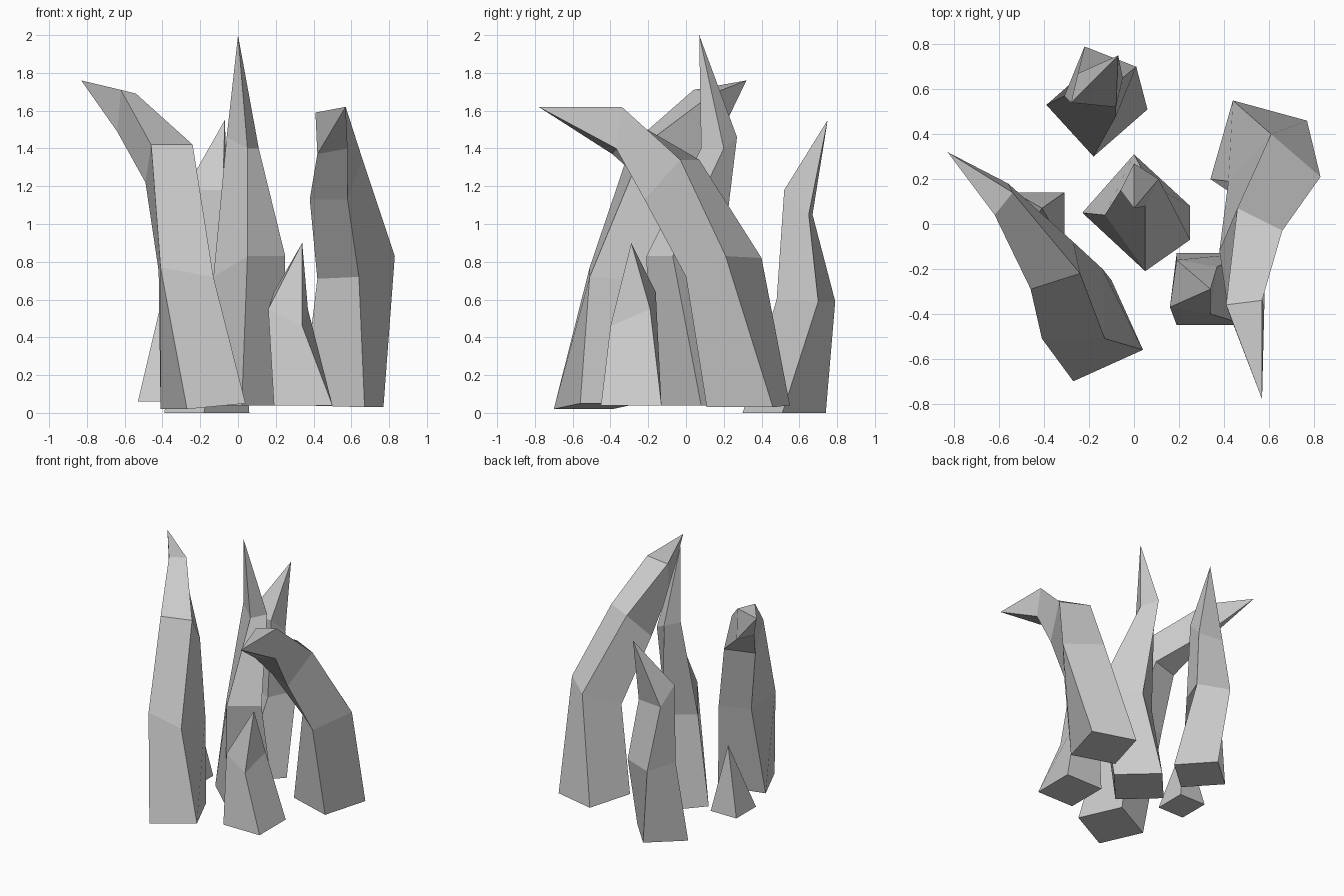
import bpy
import bmesh
from mathutils import Vector

# Remove only the default cube
default_cube = bpy.data.objects.get("Cube")
if default_cube:
    bpy.data.objects.remove(default_cube, do_unlink=True)


def make_material(name, color):
    material = bpy.data.materials.new(name)
    material.use_nodes = True
    material.diffuse_color = color
    for node in material.node_tree.nodes:
        if node.type == 'BSDF_PRINCIPLED':
            node.inputs["Base Color"].default_value = color
    return material


stone = make_material("pale grey stone", (0.6, 0.6, 0.6, 1.0))


def add_section(bm, front, right, back):
    """Four-sided cross-section: three corners, the fourth completes it."""
    corners = [Vector(front), Vector(right), Vector(back)]
    corners.append(corners[0] + corners[2] - corners[1])
    return [bm.verts.new(corner) for corner in corners]


def make_spike(name, sections, tip):
    """Skin a stack of four-sided sections and close it with a pointed tip."""
    bm = bmesh.new()
    rings = [add_section(bm, *section) for section in sections]
    point = bm.verts.new(tip)
    bm.faces.new(list(reversed(rings[0])))
    # Shaft faces between neighbouring sections
    for lower, upper in zip(rings, rings[1:]):
        for i in range(len(lower)):
            j = (i + 1) % len(lower)
            bm.faces.new((lower[i], lower[j], upper[j], upper[i]))
    # Pointed cap
    last = rings[-1]
    for i in range(len(last)):
        bm.faces.new((last[i], last[(i + 1) % len(last)], point))
    bmesh.ops.recalc_face_normals(bm, faces=bm.faces[:])
    mesh = bpy.data.meshes.new(name)
    bm.to_mesh(mesh)
    bm.free()
    mesh.materials.append(stone)
    spike = bpy.data.objects.new(name, mesh)
    bpy.context.scene.collection.objects.link(spike)
    return spike


# Tall spike bending backwards on the right front
make_spike("right_bent_spike", [
    ((-.27, -.7, .02), (.04, -.56, .05), (-.1, -.25, .05)),
    ((-.41, -.51, .77), (-.13, -.51, .72), (-.14, -.2, .7)),
    ((-.46, -.29, 1.42), (-.24, -.22, 1.42), (-.27, -.08, 1.22)),
    ((-.62, .04, 1.71), (-.54, .14, 1.69), (-.56, .18, 1.47)),
], tip=(-.83, .32, 1.76))

# Tall spike hooking forwards on the left
make_spike("left_hooked_spike", [
    ((.67, .11, .03), (.77, .46, .03), (.44, .55, .04)),
    ((.64, 0, .72), (.83, .21, .83), (.61, .4, .82)),
    ((.58, -.22, 1.13), (.66, -.03, 1.34), (.46, .07, 1.34)),
    ((.58, -.37, 1.4), (.57, -.34, 1.62), (.41, -.36, 1.59)),
], tip=(.57, -.78, 1.62))

# Highest spike in the middle
make_spike("center_spike", [
    ((.02, -.18, .04), (.25, .08, .04), (0, .31, .04)),
    ((.05, -.21, .83), (.25, -.07, .83), (.07, .18, .72)),
    ((.05, .08, 1.4), (.11, .2, 1.4), (0, .27, 1.46)),
], tip=(0, .07, 2))

# Medium spike at the back
make_spike("back_spike", [
    ((-.18, .3, 0), (.06, .51, 0), (-.15, .74, 0)),
    ((-.08, .48, .6), (.01, .7, .59), (-.22, .79, .59)),
    ((-.08, .52, 1.18), (-.05, .65, 1.05), (-.25, .67, 1.05)),
], tip=(-.07, .75, 1.55))

# Short spike at the front
make_spike("front_small_spike", [
    ((.19, -.45, .04), (.5, -.45, .04), (.5, -.13, .04)),
    ((.16, -.37, .55), (.34, -.4, .46), (.37, -.19, .55)),
], tip=(.34, -.29, .9))

# Smallest spike, a simple pyramid beside the bent one
make_spike("right_small_spike", [
    ((-.53, -.1, .06), (-.31, -.1, .06), (-.31, .14, .06)),
], tip=(-.41, .07, .57))
